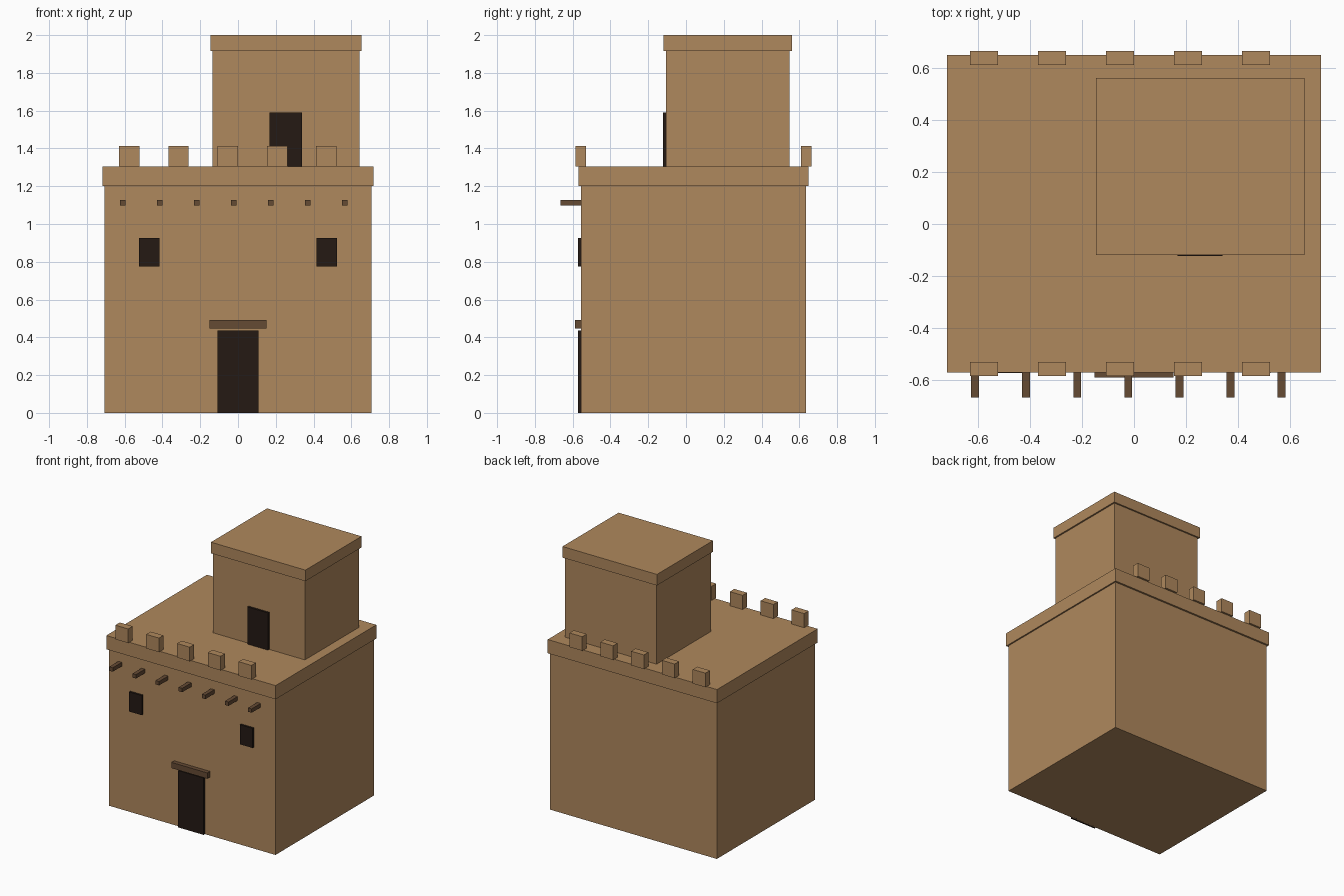
import bpy
import bmesh
from mathutils import Matrix, Vector

if "Cube" in bpy.data.objects:
    bpy.data.objects.remove(bpy.data.objects["Cube"])


def material(name, rgb):
    m = bpy.data.materials.new(name)
    m.diffuse_color = (*rgb, 1)
    m.use_nodes = True
    m.node_tree.nodes["Principled BSDF"].inputs["Base Color"].default_value = m.diffuse_color
    return m


ADOBE = material("adobe", (0.43, 0.246, 0.109))
WOOD = material("wood", (0.13, 0.069, 0.034))
DARK = material("dark_opening", (0.018, 0.010, 0.007))


def box(name, x, y, z, mat):
    """Box from (min, max) ranges on each axis."""
    size = Vector((x[1] - x[0], y[1] - y[0], z[1] - z[0]))
    centre = Vector((sum(x) / 2, sum(y) / 2, sum(z) / 2))
    bm = bmesh.new()
    bmesh.ops.create_cube(bm, size=1, matrix=Matrix.Diagonal((*size, 1)))
    mesh = bpy.data.meshes.new(name)
    bm.to_mesh(mesh)
    bm.free()
    mesh.materials.append(mat)
    obj = bpy.data.objects.new(name, mesh)
    obj.location = centre
    bpy.context.collection.objects.link(obj)
    return obj


WALL_Y = -0.555    # front wall of the house
ROOF_Z = 1.305     # top of the lower roof

# Main house and roof band
box("house_body", (-0.706, 0.706), (WALL_Y, 0.635), (0, 1.2), ADOBE)
box("roof_band", (-0.717, 0.717), (-0.569, 0.649), (1.2, ROOF_Z), ADOBE)

# Upper room with its cap and doorway
box("upper_room", (-0.135, 0.642), (-0.107, 0.548), (ROOF_Z, 1.915), ADOBE)
box("upper_cap", (-0.146, 0.654), (-0.118, 0.56), (1.915, 2.0), ADOBE)
box("upper_door", (0.166, 0.34), (-0.123, -0.1), (ROOF_Z, 1.59), DARK)

# Parapet blocks along front and back edges
for i in range(5):
    x = -0.576 + 0.261 * i
    for side, y in (("front", -0.557), ("back", 0.637)):
        box(f"parapet_{side}_{i + 1}", (x - 0.054, x + 0.054),
            (y - 0.027, y + 0.027), (ROOF_Z, 1.413), ADOBE)

# Projecting roof beams
for i in range(7):
    x = -0.61 + 0.196 * i
    box(f"roof_beam_{i + 1}", (x - 0.015, x + 0.015),
        (-0.665, WALL_Y + 0.01), (1.097, 1.127), WOOD)

# Front door, lintel and windows
box("front_door", (-0.109, 0.109), (-0.571, WALL_Y + 0.01), (0, 0.435), DARK)
box("door_lintel", (-0.152, 0.152), (-0.588, WALL_Y + 0.01), (0.448, 0.492), WOOD)
for side, x in (("left", -0.469), ("right", 0.469)):
    box(f"window_{side}", (x - 0.054, x + 0.054),
        (-0.571, WALL_Y + 0.01), (0.776, 0.926), DARK)
